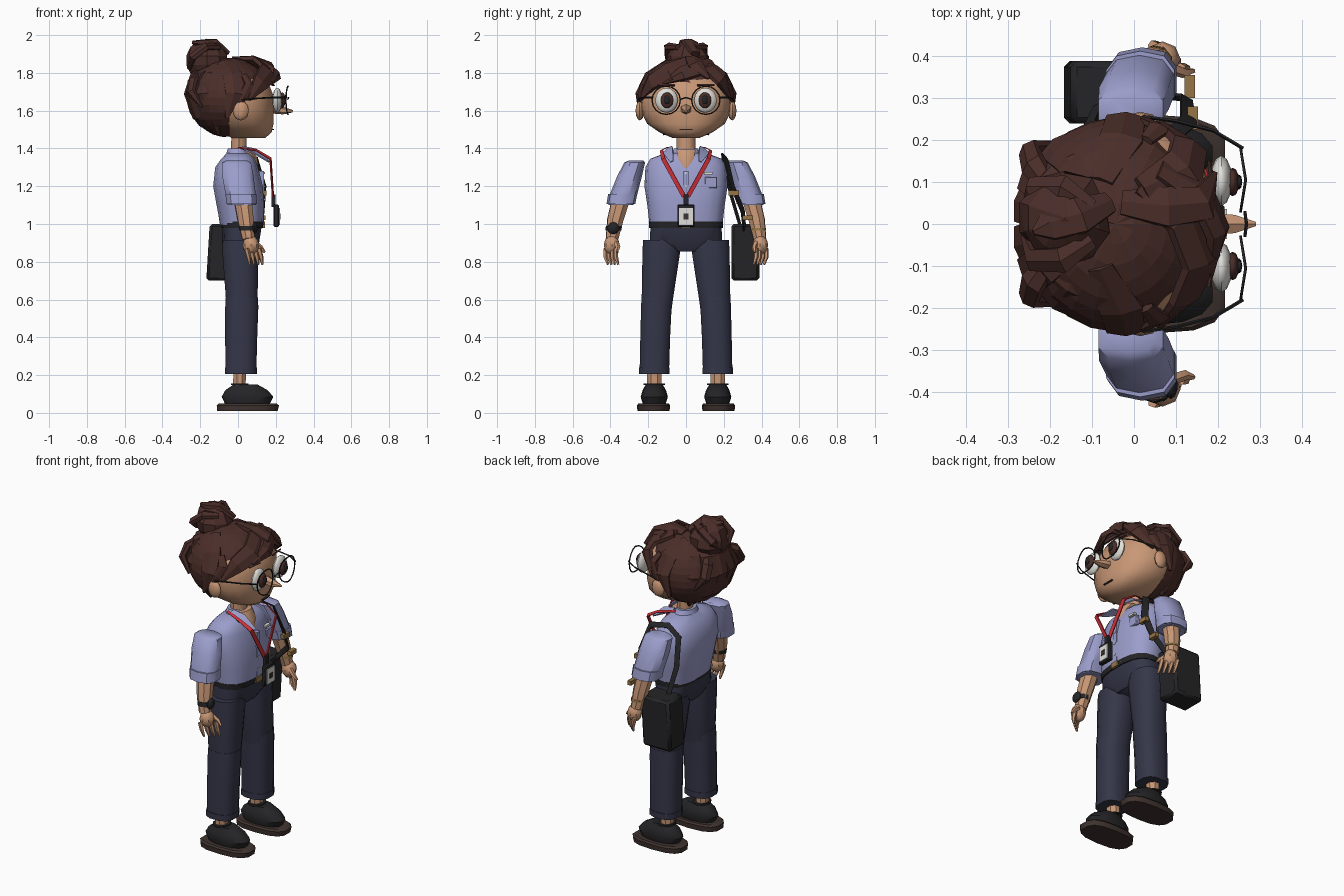
import bpy, bmesh, math, random
from mathutils import Vector
random.seed(4)

def mat(name, c):
    m = bpy.data.materials.new(name)
    m.diffuse_color = (*c, 1)
    return m

HAIR = mat("hair", (0.07, 0.027, 0.022))
SKIN = mat("skin", (0.58, 0.31, 0.18))
SHIRT = mat("shirt", (0.33, 0.34, 0.60))
NAVY = mat("navy", (0.035, 0.037, 0.065))
BLACK = mat("black", (0.018, 0.018, 0.02))
SOLE = mat("sole", (0.05, 0.033, 0.028))
RED = mat("red", (0.6, 0.03, 0.04))
WHITE = mat("white", (0.75, 0.74, 0.7))
GOLD = mat("gold", (0.3, 0.18, 0.06))

def finish(name, bm, m, smooth=True):
    bmesh.ops.recalc_face_normals(bm, faces=bm.faces[:])
    me = bpy.data.meshes.new(name)
    bm.to_mesh(me)
    bm.free()
    ob = bpy.data.objects.new(name, me)
    bpy.context.collection.objects.link(ob)
    me.materials.append(m)
    if smooth:
        bpy.ops.object.select_all(action='DESELECT')
        ob.select_set(True)
        bpy.context.view_layer.objects.active = ob
        bpy.ops.object.shade_smooth_by_angle(angle=math.radians(40))
    return ob

def skin_rings(name, rings, m, smooth=True):
    bm = bmesh.new()
    vs = [[bm.verts.new(p) for p in r] for r in rings]
    n = len(vs[0])
    for a, b in zip(vs, vs[1:]):
        for i in range(n):
            bm.faces.new((a[i], a[(i + 1) % n], b[(i + 1) % n], b[i]))
    bm.faces.new(vs[0])
    bm.faces.new(vs[-1])
    return finish(name, bm, m, smooth)

# horizontal rings: (z, cx, cy, rx, ry)
def loft(name, rings, m, n=14, e=2.4):
    def pt(r, k):
        a = math.tau * (k + 0.5) / n
        f = lambda v: math.copysign(abs(v) ** (2 / e), v)
        return (r[1] + r[3] * f(math.cos(a)), r[2] + r[4] * f(math.sin(a)), r[0])
    return skin_rings(name, [[pt(r, k) for k in range(n)] for r in rings], m)

# tube along a path of (x, y, z, half width, half thickness), thickness facing away from c
def sweep(name, path, m, c=(0, 0, 1.2), n=6, smooth=True):
    P = [Vector(p[:3]) for p in path]
    rings = []
    for i, p in enumerate(P):
        t = (P[min(i + 1, len(P) - 1)] - P[max(i - 1, 0)]).normalized()
        side = t.cross(p - Vector(c)).normalized()
        up = side.cross(t)
        w, h = path[i][3:]
        rings.append([p + side * w * math.cos(math.tau * (k + .5) / n) + up * h * math.sin(math.tau * (k + .5) / n)
                      for k in range(n)])
    return skin_rings(name, rings, m, smooth)

def box(name, lo, hi, m, bevel=0.0):
    bm = bmesh.new()
    bmesh.ops.create_cube(bm, size=1)
    for v in bm.verts:
        v.co = [(a + b) / 2 + q * (b - a) for a, b, q in zip(lo, hi, v.co)]
    if bevel:
        bmesh.ops.bevel(bm, geom=bm.edges[:], offset=bevel, segments=1, affect='EDGES')
    return finish(name, bm, m)

def ball(name, c, r, m, u=12, v=8, jitter=0, cut=None, smooth=True):
    bm = bmesh.new()
    bmesh.ops.create_uvsphere(bm, u_segments=u, v_segments=v, radius=1)
    for q in bm.verts:
        k = 1 + random.uniform(-jitter, jitter)
        q.co = [a + b * w * k for a, b, w in zip(c, r, q.co)]
    if cut:
        bmesh.ops.delete(bm, geom=[f for f in bm.faces if cut(f.calc_center_median())], context='FACES')
    return finish(name, bm, m, smooth)

# head and neck
loft("head", [(1.455, .055, 0, .09, .07), (1.485, .05, 0, .13, .14), (1.53, .02, 0, .17, .205), (1.6, 0, 0, .192, .24),
              (1.68, -.01, 0, .2, .245), (1.76, -.02, 0, .178, .218), (1.81, -.045, 0, .13, .15), (1.84, -.045, 0, .06, .08)],
     SKIN, 18, 2.2)
loft("neck", [(1.33, .005, 0, .045, .05), (1.48, .005, 0, .042, .05)], SKIN, 10, 2)
sweep("nose", [(.18, 0, 1.61, .03, .025), (.24, 0, 1.6, .025, .02), (.29, 0, 1.597, .006, .006)], SKIN, (.2, 0, 1))
box("mouth", (.18, -.035, 1.497), (.19, .035, 1.503), SOLE)

# eyes, spectacles, ears
for s in (-1, 1):
    ball("eye", (.208, s * .103, 1.655), (.026, .06, .066), WHITE)
    ball("iris", (.235, s * .1, 1.655), (.016, .034, .042), HAIR)
    ball("pupil", (.25, s * .1, 1.658), (.008, .018, .024), BLACK, 8, 6)
    ball("ear", (.015, s * .245, 1.6), (.042, .022, .052), SKIN, 8, 6)
    ring = [(.266 - .012 * abs(math.cos(a)), s * .105 + .075 * math.cos(a), 1.655 + .075 * math.sin(a), .004, .004)
            for a in [math.tau * i / 16 for i in range(17)]]
    sweep("glasses_rim", ring, BLACK, (0, s * .105, 1.655), 4)
    sweep("glasses_temple", [(.26, s * .18, 1.67, .004, .005), (.19, s * .222, 1.67, .004, .005),
                             (.1, s * .245, 1.665, .004, .005), (.02, s * .256, 1.655, .004, .005)], BLACK, (0, 0, 1.2), 4)
    sweep("eyebrow", [(.19, s * .06, 1.735, .006, .006), (.18, s * .15, 1.735, .005, .005)], HAIR, (0, 0, 1.6), 4)
sweep("glasses_bridge", [(.264, -.03, 1.66, .004, .004), (.268, 0, 1.67, .004, .004), (.264, .03, 1.66, .004, .004)], BLACK, n=4)

# hair cap with the face opening removed
ball("hair_cap", (-.045, 0, 1.67), (.225, .256, .21), HAIR, 24, 16, .012,
     lambda p: (p.x > -.04 and p.z < 1.66) or (p.x > .03 and p.z < 1.71) or (p.x > .08 and p.z < 1.76), False)
ball("hair_bun", (-.165, .015, 1.865), (.108, .112, .108), HAIR, 10, 7, .09, None, False)
HC = (-.04, 0, 1.66)

def lock(name, pts, w, h=.022):
    k = (.6, 1, 1, .8, .15) if len(pts) == 5 else (.6, 1, .9, .15)
    sweep(name, [(*p, w * q, h * (.4 + .6 * q)) for p, q in zip(pts, k)], HAIR, HC, 6, False)

# swept fringe
lock("fringe_right", [(.02, .1, 1.86), (.12, .02, 1.84), (.16, -.09, 1.8), (.12, -.18, 1.75), (.06, -.24, 1.66)], .068)
lock("fringe_centre", [(.06, .13, 1.855), (.16, .07, 1.825), (.2, -.02, 1.795), (.18, -.12, 1.745)], .05)
lock("fringe_left", [(.02, .08, 1.87), (.12, .13, 1.82), (.13, .185, 1.77), (.06, .238, 1.66)], .064)
lock("fringe_top", [(-.03, .05, 1.87), (.08, .04, 1.87), (.165, .05, 1.84), (.19, .12, 1.77)], .055)
for s in (-1, 1):
    lock("hair_side", [(-.08, s * .1, 1.855), (-.03, s * .2, 1.785), (-.02, s * .247, 1.69), (-.06, s * .238, 1.56)], .06)
    lock("hair_temple", [(.03, s * .2, 1.79), (.06, s * .228, 1.74), (.03, s * .244, 1.68), (.0, s * .25, 1.6)], .03, .012)
    for y, x in ((.05, -.265), (.12, -.245), (.185, -.18)):
        lock("hair_back", [(-.1, s * y * .15, 1.85), (x + .03, s * y * .8, 1.785), (x, s * y, 1.69),
                           (x + .04, s * y * .9, 1.57), (-.1, s * y * .6, 1.475)], .055)
    lock("hair_clump", [(-.19, s * .07, 1.8), (-.24, s * .14, 1.76), (-.25, s * .175, 1.7), (-.19, s * .19, 1.62)], .035)
    lock("bun_strand", [(-.1, s * .04, 1.935), (-.17, s * .085, 1.94), (-.24, s * .085, 1.885), (-.26, s * .03, 1.82)], .035)
lock("bun_crown", [(-.06, .05, 1.9), (-.13, .02, 1.96), (-.2, 0, 1.955), (-.24, -.02, 1.96)], .05)

# shirt
loft("shirt_body", [(.995, .02, 0, .115, .193), (1.1, .012, 0, .127, .205), (1.2, 0, 0, .133, .22), (1.3, -.007, 0, .115, .215),
                    (1.345, 0, 0, .09, .19), (1.375, .0, 0, .06, .11)], SHIRT, 18, 2.5)
loft("chest", [(1.28, .105, 0, .004, .008), (1.35, .075, 0, .03, .045), (1.395, .04, 0, .035, .055)], SKIN, 8)
loft("collar_band", [(1.355, 0, 0, .07, .09), (1.4, -.005, 0, .05, .065)], SHIRT, 12, 2)
box("placket", (.11, -.014, 1.01), (.138, .014, 1.28), SHIRT)
for z in (1.06, 1.13, 1.2, 1.27):
    box("button", (.136, -.005, z - .005), (.142, .005, z + .005), WHITE)
box("pocket", (.1, .1, 1.19), (.122, .165, 1.25), SHIRT, .004)
box("pocket_trim", (.1, .095, 1.262), (.12, .14, 1.274), WHITE)

# arms
for s in (-1, 1):
    sweep("collar_flap", [(.02, s * .085, 1.405, .02, .006), (.09, s * .095, 1.385, .04, .006), (.165, s * .075, 1.33, .012, .004)],
          SHIRT, (0, 0, 1.2), 4)
    loft("sleeve", [(1.1, .02, s * .345, .078, .065), (1.15, .015, s * .333, .083, .073), (1.25, 0, s * .3, .086, .066),
                    (1.325, -.008, s * .272, .08, .055), (1.335, -.008, s * .265, .06, .04)], SHIRT, 10, 2.6)
    loft("sleeve_cuff", [(1.105, .02, s * .345, .084, .076), (1.16, .015, s * .335, .085, .077)], SHIRT, 10, 2.6)
    sweep("forearm", [(.025, s * .345, 1.13, .05, .05), (.04, s * .375, 1.02, .045, .045), (.055, s * .392, .92, .035, .035)],
          SKIN, (0, 0, 1.05), 8)
    ball("palm", (.068, s * .393, .888), (.043, .042, .052), SKIN, 8, 6)
    for i in range(4):
        x, y = .045 + .022 * i, s * (.425 - .018 * i)
        sweep("finger", [(x, y, .87, .013, .013), (x + .012, y, .825, .012, .012), (x + .018, y - s * .012, .785, .006, .006)],
              SKIN, (0, 0, 1), 5)
    sweep("thumb", [(.09, s * .37, .9, .015, .015), (.12, s * .36, .875, .013, .013), (.142, s * .365, .85, .006, .006)],
          SKIN, (0, 0, 1), 5)
loft("watch_band", [(.965, .05, -.385, .045, .042), (.99, .046, -.381, .046, .043)], BLACK, 10, 2)
ball("watch_face", (.088, -.385, .978), (.016, .032, .032), BLACK, 10, 6)
loft("bracelet", [(.965, .05, .385, .043, .04), (.978, .048, .383, .043, .04)], GOLD, 10, 2)

# trousers and belt
loft("hips", [(.855, .012, 0, .075, .1), (.9, .013, 0, .1, .195), (1.0, .022, 0, .107, .19)], NAVY, 16, 2.7)
loft("belt", [(.98, .022, 0, .111, .195), (1.012, .022, 0, .115, .196)], BLACK, 18, 2.6)
box("belt_buckle", (.13, -.025, .98), (.143, .025, 1.012), GOLD)
for s in (-1, 1):
    loft("thigh", [(.54, .02, s * .155, .082, .08), (.6, .02, s * .152, .086, .085), (.86, .012, s * .13, .098, .103),
                   (.915, .012, s * .13, .095, .1)], NAVY, 12, 2.6)
    loft("trouser_leg", [(.205, .015, s * .168, .084, .08), (.4, .017, s * .163, .087, .081), (.56, .02, s * .157, .09, .083),
                         (.61, .02, s * .155, .088, .083)], NAVY, 12, 2.6)
    loft("trouser_cuff", [(.205, .015, s * .168, .087, .083), (.24, .015, s * .168, .087, .083)], NAVY, 12, 2.6)
    loft("ankle", [(.1, .005, s * .168, .036, .042), (.23, .01, s * .168, .036, .042)], SKIN, 8, 2)
    loft("shoe_strap", [(.148, .01, s * .168, .05, .058), (.156, .01, s * .168, .048, .056)], BLACK, 10, 2)
    loft("shoe_upper", [(.045, .05, s * .168, .12, .06), (.085, .05, s * .168, .14, .072), (.12, .045, s * .168, .115, .062),
                        (.15, .04, s * .168, .065, .045)], BLACK, 14, 2.2)
    loft("shoe_sole", [(.01, .05, s * .172, .163, .085), (.04, .052, s * .172, .168, .088), (.05, .052, s * .172, .155, .08)],
         SOLE, 14, 2.7)
    # lanyard
    sweep("lanyard", [(.0, s * .1, 1.405, .01, .003), (.1, s * .13, 1.39, .012, .003), (.172, s * .12, 1.345, .016, .005),
                      (.185, s * .01, 1.145, .016, .005)], RED, (-.1, 0, 1.25), 4)

# name badge
box("badge_clip", (.178, -.014, 1.09), (.198, .014, 1.155), BLACK)
box("badge_holder", (.188, -.046, .985), (.216, .046, 1.103), BLACK, .005)
box("badge_card", (.214, -.036, .995), (.222, .036, 1.085), WHITE)
box("badge_photo", (.22, -.014, 1.025), (.226, .014, 1.055), SOLE)

# shoulder bag with strap
bag = box("bag", (-.165, .24, .7), (.025, .388, 1.0), BLACK, .014)
for v in bag.data.vertices:
    v.co.x += .06 * (v.co.z - .75)
sweep("bag_strap", [(-.08, .29, .98, .018, .005), (-.105, .24, 1.15, .02, .005), (-.09, .2, 1.31, .022, .005),
                    (-.02, .2, 1.365, .022, .005), (.09, .21, 1.345, .028, .005), (.13, .245, 1.2, .03, .005),
                    (.125, .3, 1.07, .024, .005), (.03, .31, .97, .018, .005)], BLACK, (0, 0, 1.15), 4)
box("strap_buckle", (.128, .225, 1.15), (.152, .28, 1.177), GOLD)
box("strap_ring", (.12, .3, 1.02), (.145, .355, 1.045), GOLD)
